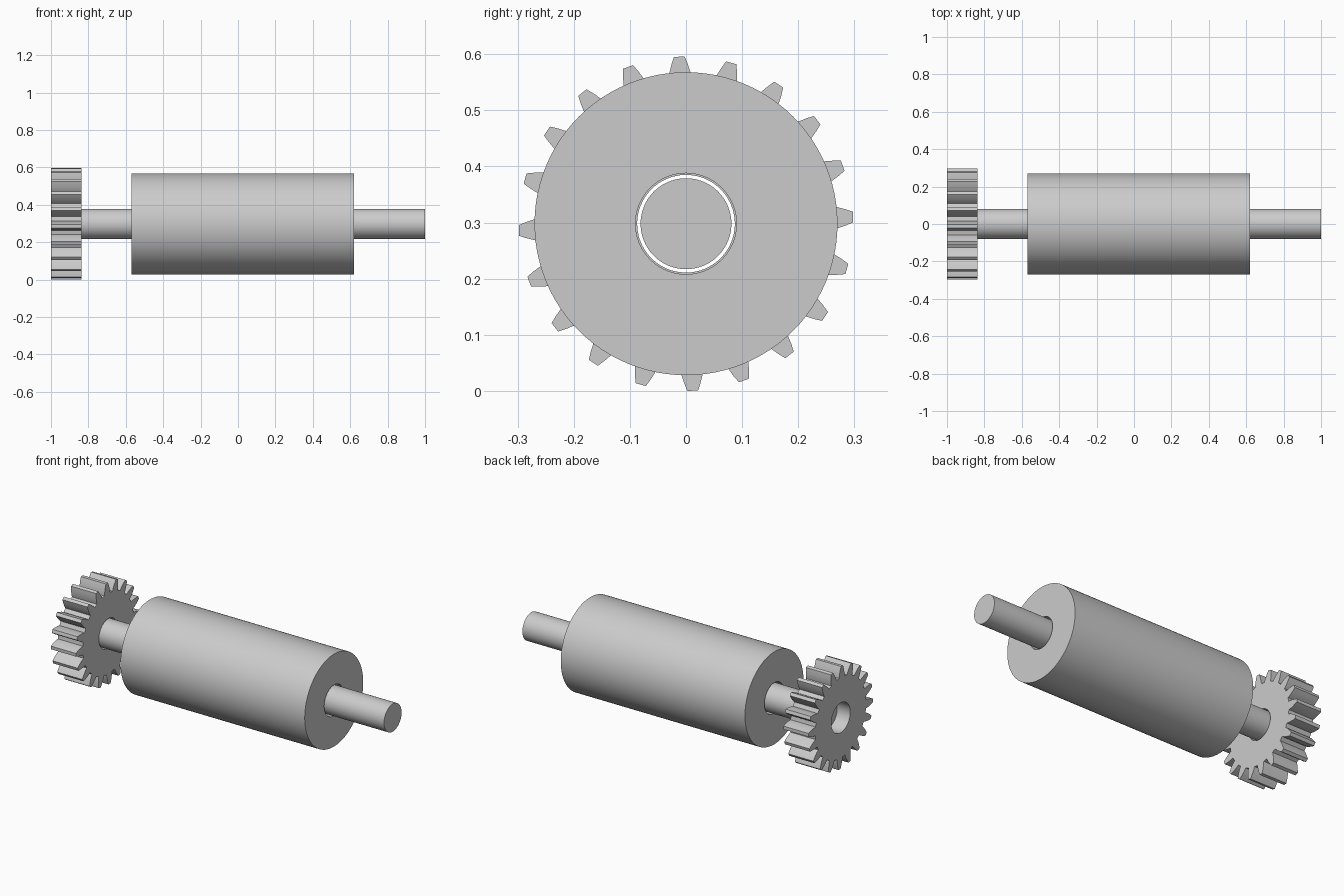
import bpy
import bmesh
from math import sin, cos, pi, radians, atan2, hypot

cube = bpy.data.objects.get("Cube")
if cube:
    bpy.data.objects.remove(cube, do_unlink=True)

AXIS_Z = 0.298
STEPS = 96

steel = bpy.data.materials.new("light_grey_metal")
steel.use_nodes = True
grey = (0.6, 0.6, 0.6, 1)
steel.diffuse_color = grey
steel.node_tree.nodes["Principled BSDF"].inputs["Base Color"].default_value = grey


def circle(radius):
    return [(radius * cos(2 * pi * i / STEPS), radius * sin(2 * pi * i / STEPS))
            for i in range(STEPS)]


def extrude_along_x(name, outline, x0, x1, bore=0):
    """Extrude a (y, z) outline along x, with an optional round through bore."""
    bm = bmesh.new()

    def loop(points, x):
        return [bm.verts.new((x, y, z)) for y, z in points]

    def bridge(a, b):
        for i in range(len(a)):
            j = (i + 1) % len(a)
            bm.faces.new((a[i], a[j], b[j], b[i]))

    left, right = loop(outline, x0), loop(outline, x1)
    bridge(left, right)
    if bore:
        hole = [(bore * y / hypot(y, z), bore * z / hypot(y, z)) for y, z in outline]
        hole_left, hole_right = loop(hole, x0), loop(hole, x1)
        bridge(hole_right, hole_left)
        bridge(hole_left, left)
        bridge(right, hole_right)
    else:
        bm.faces.new(left)
        bm.faces.new(right)
    bmesh.ops.recalc_face_normals(bm, faces=bm.faces)
    mesh = bpy.data.meshes.new(name)
    bm.to_mesh(mesh)
    bm.free()
    mesh.materials.append(steel)
    obj = bpy.data.objects.new(name, mesh)
    obj.location.z = AXIS_Z
    bpy.context.collection.objects.link(obj)
    bpy.ops.object.select_all(action='DESELECT')
    obj.select_set(True)
    bpy.context.view_layer.objects.active = obj
    bpy.ops.object.shade_smooth_by_angle(angle=radians(25))
    return obj


def gear_outline(teeth, phase):
    """Tapered teeth with curved flanks; flank holds (radius, half width)."""
    flank = [(0.235, 0.025), (0.253, 0.0235), (0.27, 0.019), (0.285, 0.0145), (0.298, 0.0095)]
    tooth = [(r, -w) for r, w in flank] + [(r, w) for r, w in reversed(flank)]
    points = []
    for i in range(teeth):
        turn = phase + 2 * pi * i / teeth
        for r, w in tooth:
            a = turn + atan2(w, r)
            points.append((r * cos(a), r * sin(a)))
    return points


# Roller body, loose on its shaft
extrude_along_x("roller_drum", circle(0.27), -0.57, 0.62, bore=0.09)

# Shaft, ending part-way inside the gear
extrude_along_x("shaft", circle(0.081), -0.92, 1.0)

# Drive gear
extrude_along_x("drive_gear", gear_outline(20, radians(92.3)), -1.0, -0.838, bore=0.087)
